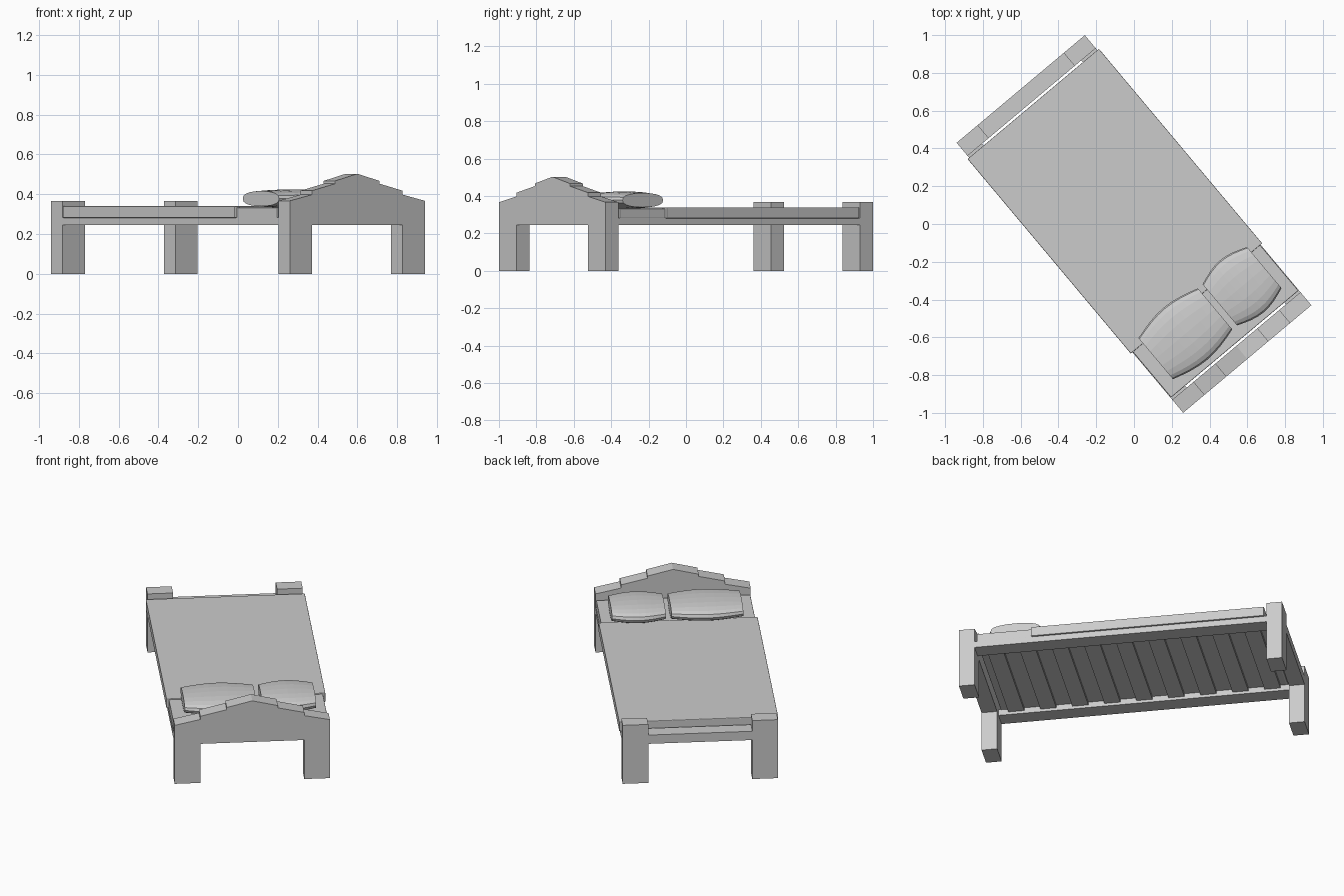
import bpy, bmesh, math
from mathutils import Matrix

if "Cube" in bpy.data.objects:
    bpy.data.objects.remove(bpy.data.objects["Cube"])

# The whole bed is built straight along y, then turned 40 degrees
TURN = Matrix.Rotation(math.radians(40), 4, 'Z')
W, L, T = 0.443, 0.933, 0.09      # half width, half length, end thickness
LEG = 0.146                       # leg width


def finish(name, bm):
    bmesh.ops.recalc_face_normals(bm, faces=bm.faces)
    bm.transform(TURN)
    mesh = bpy.data.meshes.new(name)
    bm.to_mesh(mesh)
    bm.free()
    ob = bpy.data.objects.new(name, mesh)
    bpy.context.collection.objects.link(ob)
    return ob


def box(name, x0, x1, y0, y1, z0, z1, bevel=0.0):
    bm = bmesh.new()
    bmesh.ops.create_cube(bm, size=1)
    for v in bm.verts:
        v.co = ((x0 + x1) / 2 + v.co.x * (x1 - x0),
                (y0 + y1) / 2 + v.co.y * (y1 - y0),
                (z0 + z1) / 2 + v.co.z * (z1 - z0))
    if bevel:
        bmesh.ops.bevel(bm, geom=bm.edges[:], offset=bevel, segments=2,
                        profile=0.5, affect='EDGES')
    return finish(name, bm)


def board(name, half, y0, y1):
    """Extrude a mirrored x-z outline along y."""
    outline = half + [(-x, z) for x, z in reversed(half) if x > 0]
    bm = bmesh.new()
    face = bm.faces.new([bm.verts.new((x, y0, z)) for x, z in outline])
    new = bmesh.ops.extrude_face_region(bm, geom=[face])['geom']
    bmesh.ops.translate(bm, vec=(0, y1 - y0, 0),
                        verts=[g for g in new if isinstance(g, bmesh.types.BMVert)])
    return finish(name, bm)


def pillow(name, x0, x1, cy=-0.62, cz=0.378, sides=20, steps=8):
    """Loft oval rings that swell toward the middle, with flat ends."""
    bm = bmesh.new()
    rings = []
    for i in range(steps + 1):
        t = i / steps
        swell = math.sin(math.pi * t)
        ry, rz = 0.142 + 0.038 * swell, 0.038 + 0.009 * swell
        ring = []
        for k in range(sides):
            a = 2 * math.pi * k / sides
            c, s = math.cos(a), math.sin(a)
            ring.append(bm.verts.new((x0 + (x1 - x0) * t,
                                      cy + ry * math.copysign(abs(c) ** 0.9, c),
                                      cz + rz * math.copysign(abs(s) ** 0.8, s))))
        rings.append(ring)
    for a, b in zip(rings, rings[1:]):
        for k in range(sides):
            n = (k + 1) % sides
            bm.faces.new((a[k], a[n], b[n], b[k]))
    bm.faces.new(rings[0])
    bm.faces.new(rings[-1])
    return finish(name, bm)


inner = W - LEG

# Headboard with stepped gable and two legs
board("headboard", [(0, 0.245), (inner, 0.245), (inner, 0), (W, 0), (W, 0.367),
                    (inner, 0.398), (inner, 0.418), (0.146, 0.453),
                    (0.146, 0.467), (0, 0.503)], -L, -L + T)

# Footboard: two posts and a low board between them
for side, s in (("left", -1), ("right", 1)):
    xs = sorted((s * inner, s * W))
    box("foot_post_" + side, *xs, L - T, L, 0, 0.367)
box("footboard", -inner, inner, L - T, L, 0.245, 0.30)

# Side rails
for side, s in (("left", -1), ("right", 1)):
    xs = sorted((s * (W - 0.1), s * W))
    box("side_rail_" + side, *xs, -L + T, L - T, 0.245, 0.282)

# Slats
count = 9
for i in range(count):
    y = -0.74 + i * 1.48 / (count - 1)
    box(f"slat_{i + 1}", -W + 0.09, W - 0.09, y - 0.046, y + 0.046, 0.262, 0.281)

# Mattress, blanket and pillows
box("mattress", -W + 0.003, W - 0.003, -0.83, 0.825, 0.28, 0.333, 0.004)
box("blanket", -0.454, 0.454, -0.515, 0.83, 0.281, 0.34, 0.004)
pillow("large_pillow", -0.37, 0.04)
pillow("small_pillow", 0.073, 0.38)
